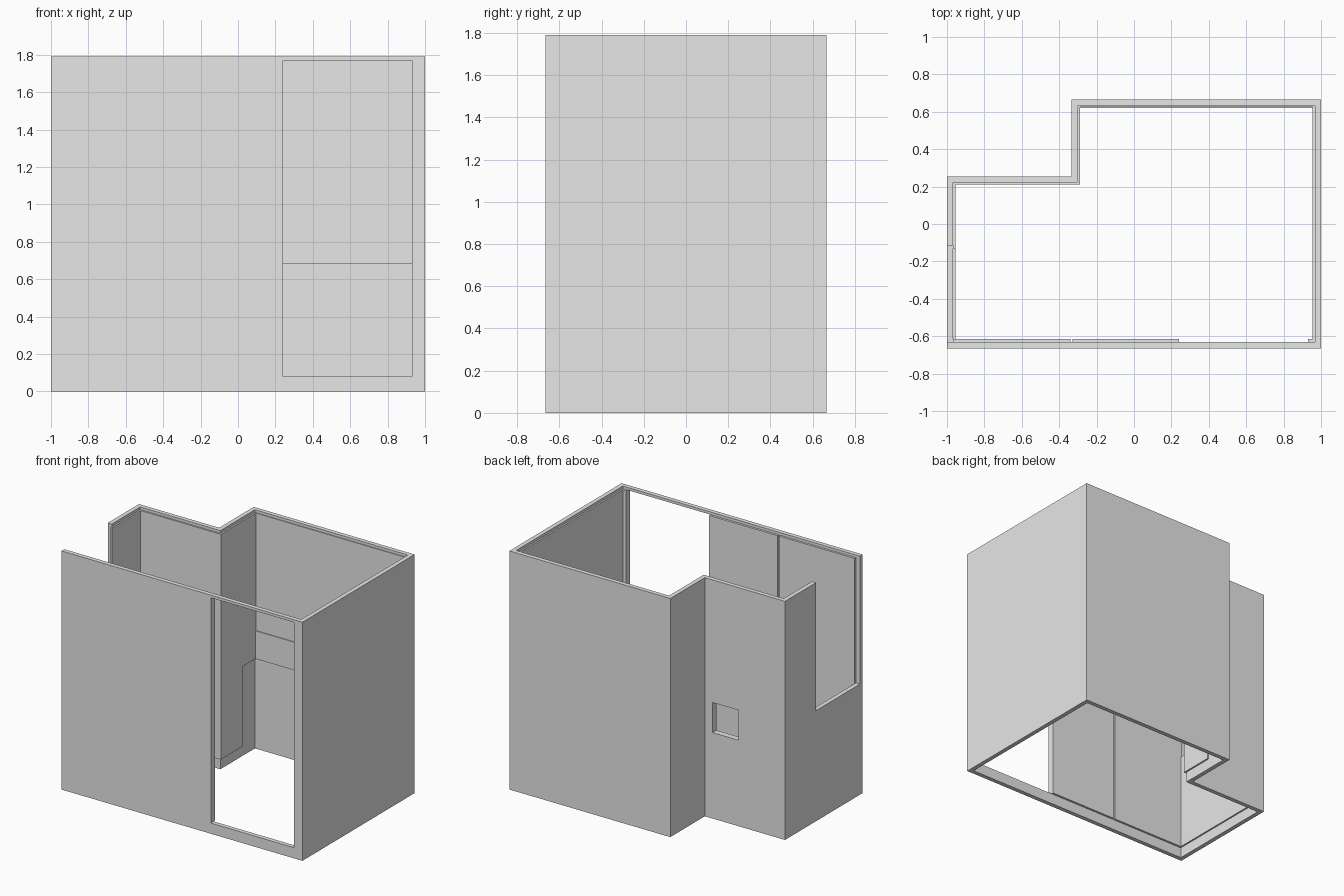
import bpy
import bmesh
from mathutils import Vector

cube = bpy.data.objects.get("Cube")
if cube:
    bpy.data.objects.remove(cube, do_unlink=True)

HEIGHT = 1.79
CORE = 0.033      # structural wall thickness
LINING = 0.012    # inner lining thickness
FOOT, HEAD = 0.08, 1.77

grey = bpy.data.materials.new("plaster grey")
grey.use_nodes = True
grey.diffuse_color = (0.8, 0.8, 0.8, 1)
grey.node_tree.nodes["Principled BSDF"].inputs["Base Color"].default_value = (0.8, 0.8, 0.8, 1)


def make_object(name, bm):
    bmesh.ops.recalc_face_normals(bm, faces=bm.faces[:])
    mesh = bpy.data.meshes.new(name)
    bm.to_mesh(mesh)
    bm.free()
    mesh.materials.append(grey)
    obj = bpy.data.objects.new(name, mesh)
    bpy.context.scene.collection.objects.link(obj)
    return obj


def box(name, x, y, z):
    bm = bmesh.new()
    bmesh.ops.create_cube(bm, size=1)
    for v in bm.verts:
        v.co = Vector([(r[0] + r[1]) / 2 + c * (r[1] - r[0])
                       for c, r in zip(v.co, (x, y, z))])
    return make_object(name, bm)


def cut(obj, *cutters):
    for c in cutters:
        c.hide_render = True
        mod = obj.modifiers.new("opening", 'BOOLEAN')
        mod.operation = 'DIFFERENCE'
        mod.solver = 'EXACT'
        mod.object = c
        bpy.context.view_layer.objects.active = obj
        bpy.ops.object.modifier_apply(modifier=mod.name)
        bpy.data.objects.remove(c, do_unlink=True)


# L-shaped outline, with the inner face stepped in by the wall thickness
W, D = 1.0, 0.665
STEP_X, STEP_Y = -0.335, 0.255
outer = [(-W, -D), (W, -D), (W, D), (STEP_X, D), (STEP_X, STEP_Y), (-W, STEP_Y)]
shift = [(1, 1), (-1, 1), (-1, -1), (1, -1), (1, -1), (1, -1)]
inner = [(p[0] + s[0] * CORE, p[1] + s[1] * CORE) for p, s in zip(outer, shift)]

# Outer walls
bm = bmesh.new()
out_v = [bm.verts.new((*p, 0)) for p in outer]
in_v = [bm.verts.new((*p, 0)) for p in inner]
n = len(outer)
ring = [bm.faces.new((out_v[i], out_v[(i + 1) % n], in_v[(i + 1) % n], in_v[i]))
        for i in range(n)]
top = bmesh.ops.extrude_face_region(bm, geom=ring)
bmesh.ops.translate(bm, vec=(0, 0, HEIGHT),
                    verts=[g for g in top["geom"] if isinstance(g, bmesh.types.BMVert)])
walls = make_object("outer_walls", bm)

# Front doorway, open left corner window and small rear window
WINDOW_X, WINDOW_Z = (-0.615, -0.40), (0.645, 0.87)
SILL = 0.83
cut(walls,
    box("door_cutter", (0.24, 0.93), (-0.8, -0.5), (FOOT, HEAD)),
    box("side_window_cutter", (-1.2, -0.9), (-D + CORE, -0.115), (SILL, 2)),
    box("rear_window_cutter", WINDOW_X, (0.1, 0.4), WINDOW_Z))

# Inner lining coordinates
left, right = -W + CORE, W - CORE
front, back = -D + CORE, D - CORE
mid_x, mid_y = STEP_X + CORE, STEP_Y - CORE
full = (FOOT, HEAD)

# Front linings, split by a narrow joint and the doorway
for name, x in (("front_lining_left", (left, -0.34)),
                ("front_lining_middle", (-0.328, 0.24)),
                ("front_lining_right", (0.93, right))):
    box(name, x, (front, front + LINING + 0.004), full)

# Side linings
box("right_lining", (right - LINING, right), (front + 0.016, back), full)
left_lining = box("left_lining", (left, left + LINING), (front + 0.016, mid_y), full)
cut(left_lining, box("lining_cutter", (-1.2, -0.9), (-0.8, -0.13), (SILL - 0.01, 2)))

# Rear lining of the low wing with its window hole
wing_lining = box("wing_lining", (left + LINING, mid_x + LINING),
                  (mid_y - LINING, mid_y), full)
cut(wing_lining, box("lining_cutter", WINDOW_X, (0.1, 0.4), WINDOW_Z))

# Lining of the step wall, left out behind the worktop
WORKTOP, SPLASH = 0.68, 0.89
step_lining = box("step_lining", (mid_x, mid_x + LINING), (mid_y, back), full)
cut(step_lining, box("lining_cutter", (-0.4, -0.2), (0.47, 0.8), (0, WORKTOP)))

# Back wall: projecting splash band, thinner lining above
box("splash_band", (mid_x + LINING, right - LINING), (back - LINING, back), (WORKTOP, SPLASH))
box("back_lining", (mid_x + LINING, right - LINING), (back - LINING / 2, back), (SPLASH, HEAD))
